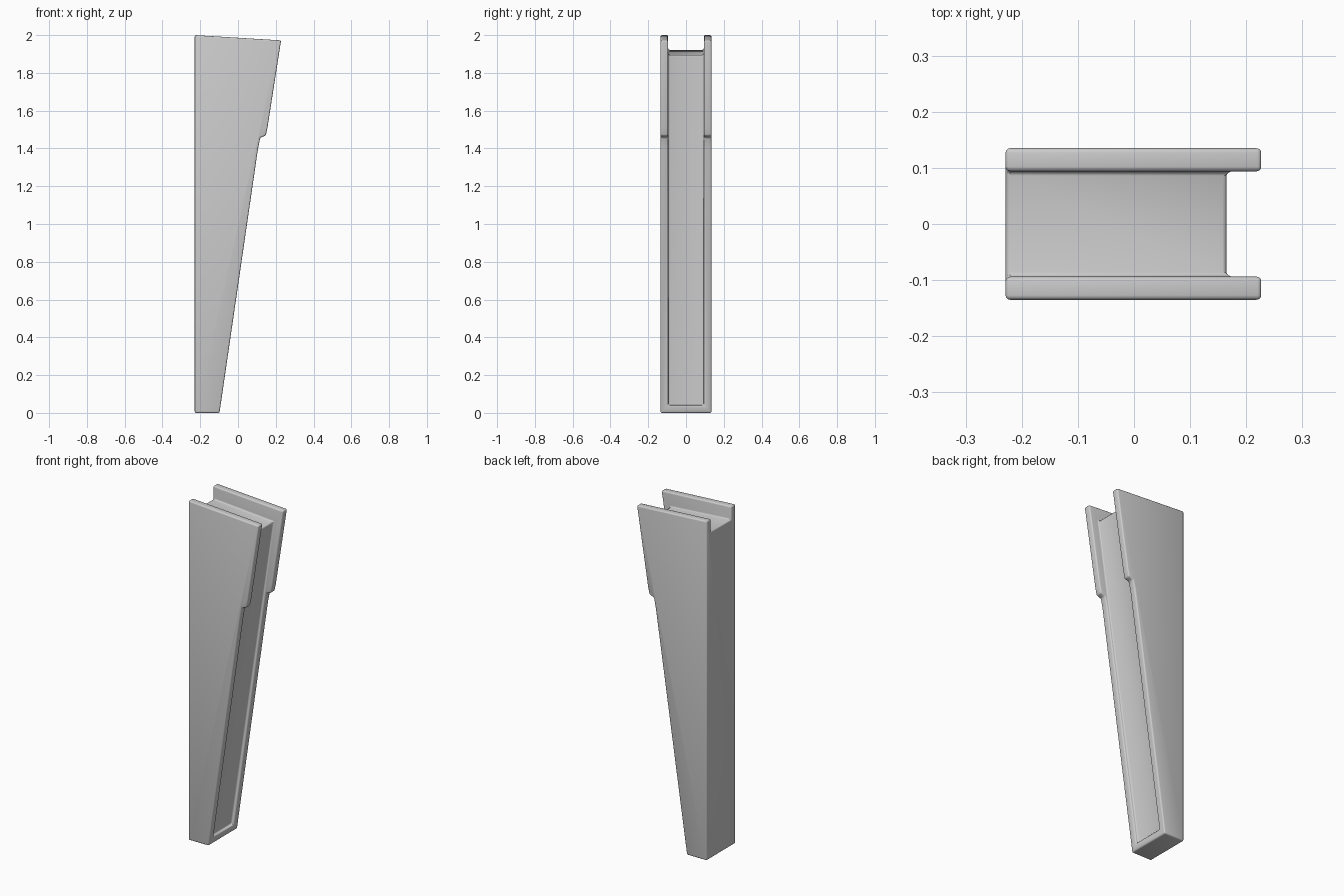
import bpy
import bmesh
import math

if "Cube" in bpy.data.objects:
    bpy.data.objects.remove(bpy.data.objects["Cube"])


def extrude_profile(name, points, half_width):
    """Solid made by extruding an x-z outline symmetrically along y."""
    bm = bmesh.new()
    face = bm.faces.new([bm.verts.new((x, -half_width, z)) for x, z in points])
    result = bmesh.ops.extrude_face_region(bm, geom=[face])
    moved = [v for v in result["geom"] if isinstance(v, bmesh.types.BMVert)]
    bmesh.ops.translate(bm, verts=moved, vec=(0, 2 * half_width, 0))
    bmesh.ops.recalc_face_normals(bm, faces=bm.faces)
    mesh = bpy.data.meshes.new(name)
    bm.to_mesh(mesh)
    bm.free()
    obj = bpy.data.objects.new(name, mesh)
    bpy.context.collection.objects.link(obj)
    return obj


# Tapered leg body with a stepped front edge
leg = extrude_profile("tapered_leg", [
    (-0.229, 0.0), (-0.098, 0.0), (0.106, 1.40), (0.118, 1.458),
    (0.147, 1.468), (0.156, 1.51), (0.228, 1.972), (-0.229, 2.0)], 0.135)

# Channel running down the front and across the top between the side walls
channel = extrude_profile("channel_cutter", [
    (-0.40, 1.935), (0.166, 1.895), (-0.110, 0.04), (0.5, 0.04),
    (0.5, 2.3), (-0.40, 2.3)], 0.094)
channel.hide_render = True

cut = leg.modifiers.new("channel", 'BOOLEAN')
cut.operation = 'DIFFERENCE'
cut.solver = 'EXACT'
cut.object = channel

# Small rounded edges and inner fillets
bevel = leg.modifiers.new("soft_edges", 'BEVEL')
bevel.width = 0.008
bevel.segments = 3
bevel.limit_method = 'ANGLE'
bevel.angle_limit = math.radians(25)

# Bake the modifiers, then discard the cutter
bpy.context.view_layer.objects.active = leg
leg.select_set(True)
channel.select_set(False)
for mod in list(leg.modifiers):
    bpy.ops.object.modifier_apply(modifier=mod.name)
bpy.data.objects.remove(channel, do_unlink=True)
bpy.ops.object.shade_smooth_by_angle(angle=math.radians(35))
